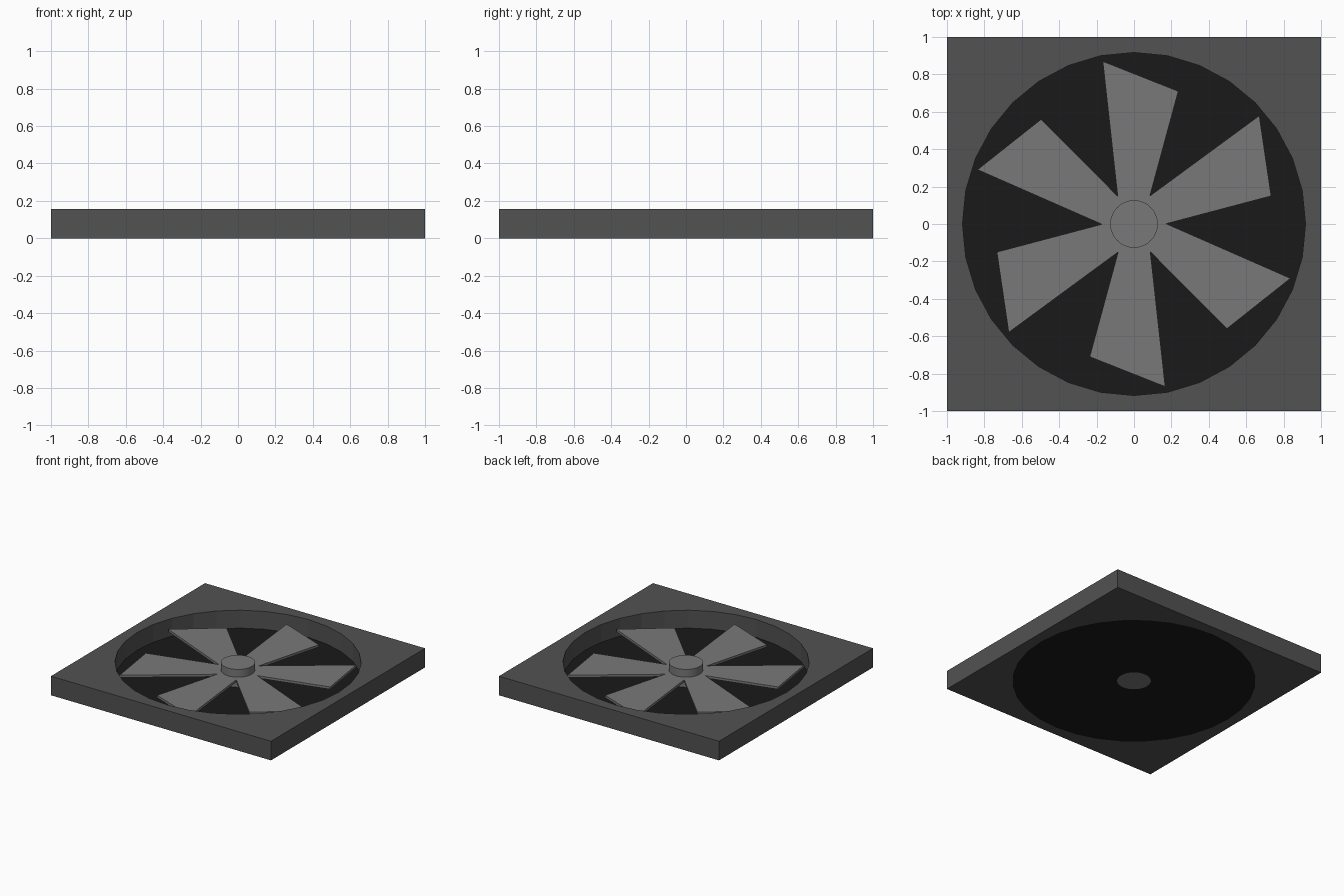
import bpy
from math import cos, sin, pi, radians

if "Cube" in bpy.data.objects:
    bpy.data.objects.remove(bpy.data.objects["Cube"])

HEIGHT = 0.157


def circle(radius, sides=32):
    return [(radius * cos(2 * pi * i / sides), radius * sin(2 * pi * i / sides))
            for i in range(sides)]


def material(name, value):
    mat = bpy.data.materials.new(name)
    mat.diffuse_color = (value, value, value, 1)
    mat.use_nodes = True
    mat.node_tree.nodes["Principled BSDF"].inputs["Base Color"].default_value = mat.diffuse_color
    return mat


def prism(name, loops, z0, z1, mat):
    """Filled 2D outline (inner loops become holes) extruded from z0 to z1."""
    curve = bpy.data.curves.new(name, 'CURVE')
    curve.dimensions = '2D'
    curve.fill_mode = 'BOTH'
    curve.extrude = (z1 - z0) / 2
    for loop in loops:
        spline = curve.splines.new('POLY')
        spline.points.add(len(loop) - 1)
        for point, (x, y) in zip(spline.points, loop):
            point.co = (x, y, 0, 1)
        spline.use_cyclic_u = True
    curve.materials.append(mat)
    obj = bpy.data.objects.new(name, curve)
    obj.location.z = (z0 + z1) / 2
    bpy.context.collection.objects.link(obj)
    bpy.ops.object.select_all(action='DESELECT')
    obj.select_set(True)
    bpy.context.view_layer.objects.active = obj
    bpy.ops.object.convert(target='MESH')
    obj = bpy.context.object
    obj.data.polygons.foreach_set("use_smooth", [False] * len(obj.data.polygons))
    return obj


frame_mat = material("dark_grey", 0.085)
blade_mat = material("mid_grey", 0.19)
black_mat = material("black", 0.01)

# Square housing with a round opening
square = [(-1, -1), (1, -1), (1, 1), (-1, 1)]
prism("frame", [square, circle(0.917)], 0, HEIGHT, frame_mat)

# Thin black back plate closing the opening
prism("back_plate", [circle(0.917), circle(0.127)], 0, 0.01, black_mat)

# Six flat skewed blades as one star outline: two tips and a notch per blade
blade = [(-0.167, 0.87), (0.237, 0.71), (0.085, 0.15)]
outline = []
for i in range(6):
    a = radians(-60 * i)
    outline += [(x * cos(a) - y * sin(a), x * sin(a) + y * cos(a)) for x, y in blade]
prism("fan_blades", [outline], 0.073, 0.093, blade_mat)

# Central hub, visible from both sides
bpy.ops.mesh.primitive_cylinder_add(vertices=32, radius=0.127, depth=HEIGHT,
                                    location=(0, 0, HEIGHT / 2))
hub = bpy.context.object
hub.name = "hub"
hub.data.materials.append(blade_mat)
bpy.ops.object.shade_smooth_by_angle()
